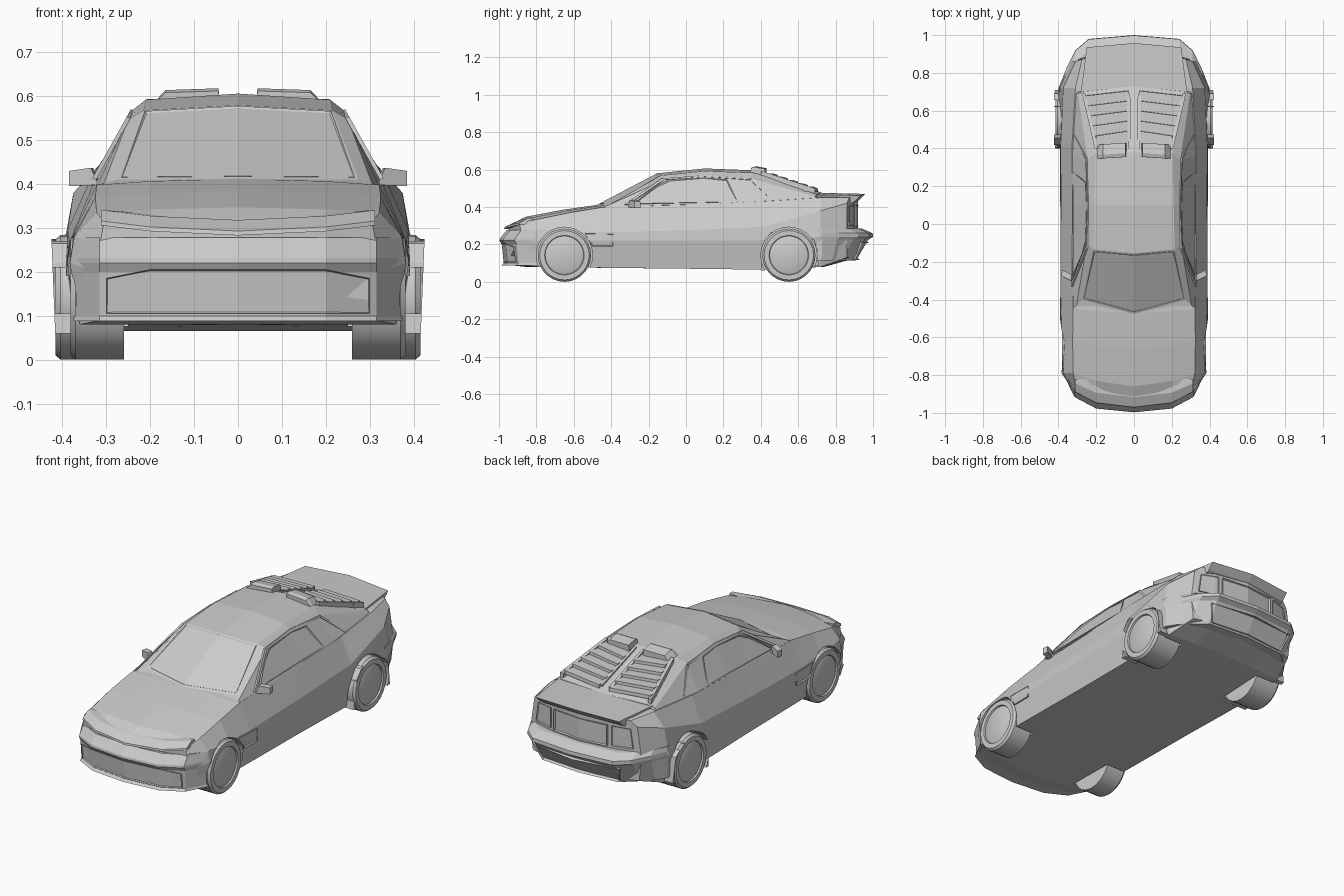
import bpy, bmesh
from math import sin, cos, pi
from mathutils import Matrix

if "Cube" in bpy.data.objects:
    bpy.data.objects.remove(bpy.data.objects["Cube"])


def build(name, verts, faces, mirror=True, inset=None):
    """Mesh from points; optional recess of the last face; optional x mirror."""
    bm = bmesh.new()
    vs = [bm.verts.new(v) for v in verts]
    fs = [bm.faces.new([vs[i] for i in f]) for f in faces]
    bmesh.ops.recalc_face_normals(bm, faces=bm.faces)
    if inset:
        bmesh.ops.inset_individual(bm, faces=[fs[-1]], thickness=inset[0], depth=-inset[1])
    if mirror:
        bmesh.ops.mirror(bm, geom=bm.verts[:] + bm.edges[:] + bm.faces[:],
                         matrix=Matrix.Identity(4), merge_dist=1e-4, axis='X')
        bmesh.ops.recalc_face_normals(bm, faces=bm.faces)
    me = bpy.data.meshes.new(name)
    bm.to_mesh(me)
    bm.free()
    ob = bpy.data.objects.new(name, me)
    bpy.context.collection.objects.link(ob)
    return ob


def loft(name, rings, cap=None, closed=False, ends=(True, True), mirror=True):
    """Skin through rings of equal length; cap lists the polygons closing an end."""
    n = len(rings[0])
    faces = []
    for r in range(len(rings) - 1):
        for i in range(n if closed else n - 1):
            j = (i + 1) % n
            faces.append((r*n + i, r*n + j, r*n + n + j, r*n + n + i))
    cap = cap or [range(n)]
    for end, base in zip(ends, (0, (len(rings) - 1) * n)):
        if end:
            faces += [[base + i for i in c] for c in cap]
    return build(name, [p for ring in rings for p in ring], faces, mirror)


def prism(name, pts, vec, mirror=True, inset=None):
    n = len(pts)
    verts = list(pts) + [tuple(a + b for a, b in zip(p, vec)) for p in pts]
    faces = [(i, (i+1) % n, (i+1) % n + n, i + n) for i in range(n)]
    faces += [range(n), range(n, 2*n)]
    return build(name, verts, faces, mirror, inset)


def both(half):
    """Half outline from centre line to centre line -> full outline."""
    return half + [(-x, y, z) for x, y, z in reversed(half) if x > 0]


def bumper(name, plan, rings, yback, rise=0):
    """Stack of plan outlines at (z, dy), bent up at the corners by rise."""
    out = []
    for z, dy in rings:
        ring = [(x, y + dy*min(1, abs(abs(y) - .74)/.18), z + rise*(x/.32)**2) for x, y in plan]
        xl, zl = ring[-1][0], ring[-1][2]
        out.append(ring + [(xl, yback, zl), (0, yback, z)])
    return loft(name, out)


# Main body: y edge, y centre, z floor, x floor, waist x z, crease x z, shoulder x z, z top
stations = [
    (-.885, -.95, .09, .315, .32, .20, .315, .26, .305, .315, .298),
    (-.79, -.86, .08, .36, .383, .22, .373, .28, .322, .335, .347),
    (-.62, -.66, .078, .365, .388, .22, .38, .272, .325, .37, .385),
    (-.45, -.47, .075, .365, .39, .22, .385, .265, .322, .398, .412),
    (0, 0, .07, .365, .39, .22, .385, .275, .325, .412, .43),
    (.42, .42, .065, .37, .392, .22, .388, .295, .328, .43, .46),
    (.72, .74, .08, .365, .40, .24, .375, .38, .31, .45, .472),
    (.86, .92, .13, .32, .335, .25, .31, .42, .275, .45, .46)]
rings = []
for ye, yc, zb, xb, xw, zw, xc, zc, xs, zs, zt in stations:
    half = [(0, zb), (.2, zb), (xb, zb), (xw, zw), (xc, zc), (xs, zs), (.2, zs + .6*(zt - zs)), (0, zt)]
    rings.append([(x, ye + (yc - ye)*max(0, 1 - (x/.31)**2), z) for x, z in half])
body = loft("body", rings, cap=[(0, 1, 6, 7), (1, 2, 3, 4, 5, 6)])

# Cabin: side base, side top, roof edge, roof centre
loft("cabin", [
    [(.322, -.45, .395), (.305, -.43, .402), (.275, -.40, .41), (0, -.475, .412)],
    [(.326, -.11, .41), (.25, -.11, .547), (.215, -.135, .568), (0, -.155, .58)],
    [(.326, .1, .415), (.245, .1, .565), (.21, .1, .592), (0, .1, .606)],
    [(.328, .36, .425), (.245, .34, .555), (.205, .37, .582), (0, .38, .595)],
    [(.315, .70, .44), (.297, .69, .457), (.265, .70, .468), (0, .73, .475)]])


# Glass, each panel a thin frame with a recessed pane
def side(y, z):
    return (.323 - (z - .41)*.56, y, z)


prism("windshield", both([(0, -.462, .413), (.265, -.39, .411), (.212, -.143, .561), (0, -.162, .573)]),
      (0, -.003, .005), False, (.007, .004))
prism("side_window", [side(*p) for p in [(-.28, .415), (-.16, .51), (-.09, .543), (.1, .553),
                                        (.22, .543), (.275, .425)]], (.009, 0, .003), True, (.007, .006))
prism("window_pillar_trim", [side(*p) for p in [(.34, .545), (.355, .545), (.485, .425), (.47, .425)]],
      (.009, 0, .003))
prism("window_top_trim", [side(*p) for p in [(-.33, .41), (-.13, .55), (.1, .567), (.35, .55),
                                            (.34, .543), (.1, .559), (-.12, .542), (-.31, .41)]], (.009, 0, .003))

# Nose: bumper, grille and overhanging hood lip
nose = [(0, -.985), (.2, -.965), (.315, -.905), (.375, -.79)]
front_bumper = bumper("front_bumper", nose,
                      [(.088, -.002), (.1, .01), (.2, 0), (.22, -.012), (.232, -.01), (.278, .028)], -.76)
prism("front_grille", both([(0, -.974, .105), (.2, -.954, .105), (.3, -.903, .105),
                            (.3, -.913, .185), (.2, -.964, .205), (0, -.984, .205)]),
      (0, -.008, 0), False, (.006, .012))
bumper("hood_lip", [(0, -.972), (.2, -.948), (.312, -.89)], [(.283, 0), (.293, .002), (.318, .055)], -.82, .024)

# Tail: bumper, lower grille, plate recess and lamps
rear_bumper = bumper("rear_bumper", [(0, 1.0), (.24, .98), (.31, .92), (.36, .82), (.395, .73)],
                     [(.115, -.09), (.225, -.025), (.24, 0), (.26, -.002), (.285, -.06)], .70)
prism("rear_grille", both([(0, .913, .125), (.23, .893, .125), (.26, .93, .215), (0, .967, .215)]),
      (0, .014, -.008), False, (.01, .022))
prism("plate_recess", both([(0, .905, .295), (.16, .89, .295), (.16, .89, .41), (0, .905, .41)]),
      (0, .02, 0), False, (.008, .012))
prism("tail_lamp", [(.18, .87, .30), (.29, .84, .30), (.275, .84, .405), (.18, .87, .41)],
      (.003, .033, 0), True, (.006, .004))

# Rear spoiler, sections across the width
loft("spoiler", [[(x, yf, zf), (x2, yr, zr), (x2, yr - .035, zr - .035), (x2, .84, .40)]
                 for x, x2, yf, zf, yr, zr in [(0, 0, .70, .476, .958, .47), (.285, .25, .67, .465, .935, .462)]],
     closed=True, ends=(False, True))


# Rear louvres: sloping rails, fins and roof scoops
def slope(y):
    return .596 - (y - .37)*.33


def outer(y):
    return .19 + (y - .42)*.28


for name, x0, x1 in [("louvre_inner_rail", (.018, .02), (.032, .038)), ("louvre_outer_rail", (.19, .255), (.208, .275))]:
    prism(name, [(x0[0], .40, slope(.40) - .02), (x1[0], .40, slope(.40) - .02),
                 (x1[1], .69, slope(.69) - .02), (x0[1], .69, slope(.69) - .02)], (0, 0, .028))
for i in range(5):
    y = .46 + .053*i
    fin = [(-.04, slope(y - .04) - .002), (.02, slope(y) + .008), (.022, slope(y + .02) - .004), (-.03, slope(y) - .02)]
    loft("louvre_fin", [[(x, y + dy + t, z - t*.33) for dy, z in fin]
                        for x, t in [(.03, .012), (outer(y), -.014)]], closed=True)
loft("roof_scoop", [[(.04, y, z0), (.045, y, z1), (.165, y - .008, z1 - .004), (.2, y - .01, z0 - .008)]
                    for y, z0, z1 in [(.355, .585, .612), (.375, .585, .618), (.43, .57, .607)]], closed=True)

# Door mirrors
prism("door_mirror", [(.318, -.31, .398), (.385, -.275, .395), (.385, -.275, .43), (.335, -.30, .437)],
      (-.005, .032, 0))
prism("mirror_stalk", [(.30, -.30, .395), (.34, -.295, .398), (.34, -.27, .398), (.30, -.26, .395)], (0, 0, .014))

# Side vents behind the front wheels
prism("side_vent", [(.383, -.50, .19), (.383, -.39, .19), (.380, -.39, .255), (.377, -.54, .258)],
      (.009, 0, 0), True, (.006, .006))

# Rear wheel flares
flare_outline = [(.40, .06), (.418, .22), (.455, .265), (.53, .285), (.62, .275), (.69, .22), (.71, .085)]
flare = loft("rear_flare", [[(.32, y, z) for y, z in flare_outline],
                            [(.414 + .04*min(z, .265), y, z) for y, z in flare_outline]], closed=True)


# Wheels and arch cutters
def disc(x, r, y, n=28):
    return [(x, y + r*cos(2*pi*i/n), .142 + r*sin(2*pi*i/n)) for i in range(n)]


wheels = []
for label, y, xo in [("front", -.65, .382), ("rear", .55, .416)]:
    wheels.append(loft(label + "_wheels", [disc(x, r, y) for x, r in [
        (.26, .142), (xo - .012, .142), (xo, .132), (xo, .106), (xo - .008, .103), (xo - .004, .095)]], closed=True))
    cutter = loft(label + "_arch_cutter", [disc(.25, .15, y), disc(.5, .15, y)], closed=True)
    cutter.hide_render = True
    cutter.display_type = 'WIRE'
    for ob in (body, flare if label == "rear" else front_bumper):
        mod = ob.modifiers.new(label + "_arch", 'BOOLEAN')
        mod.object, mod.operation, mod.solver = cutter, 'DIFFERENCE', 'EXACT'

bpy.ops.object.select_all(action='DESELECT')
for w in wheels:
    w.select_set(True)
bpy.context.view_layer.objects.active = wheels[0]
bpy.ops.object.shade_smooth_by_angle(angle=.5)
